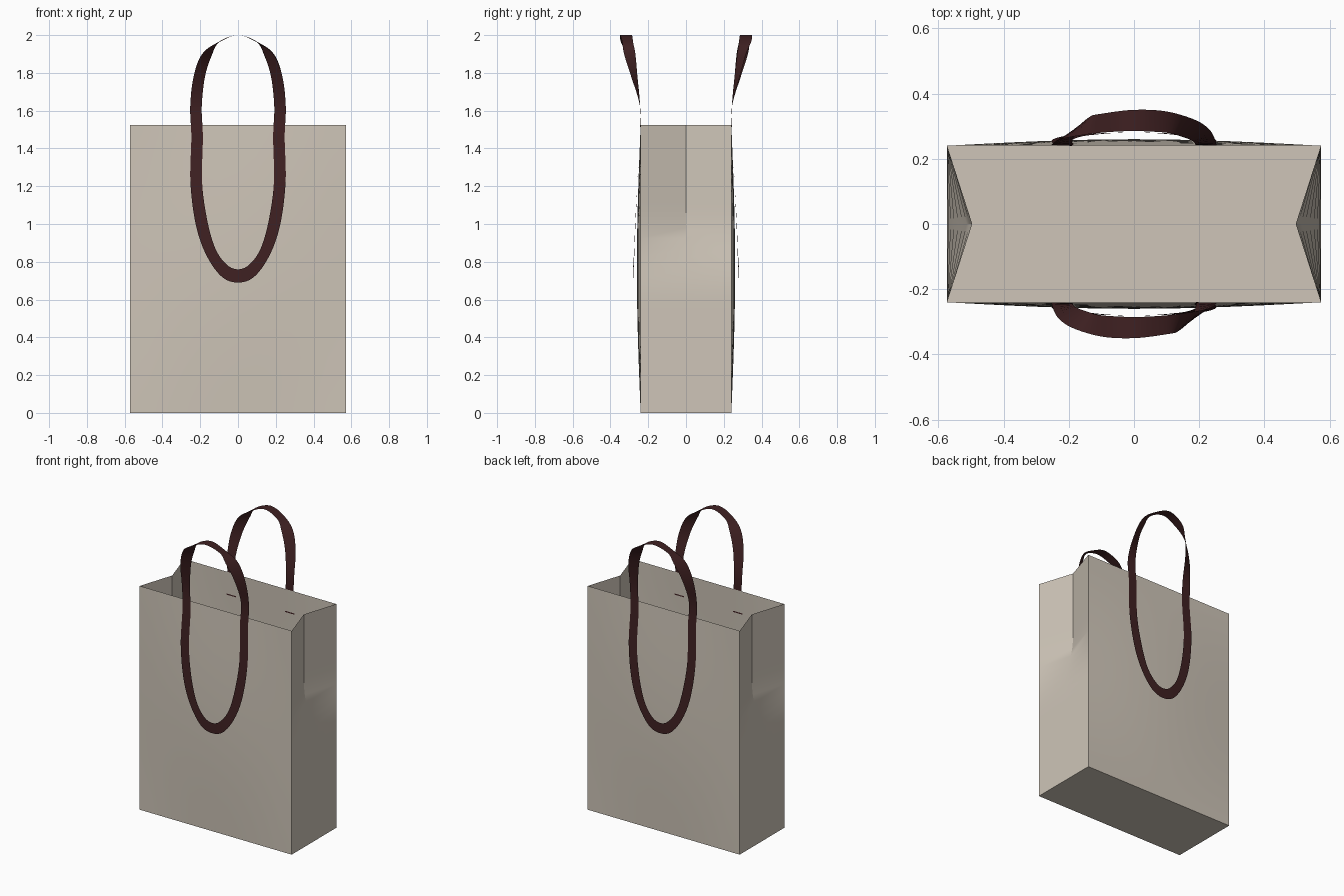
import bpy, math
from mathutils import Vector

if "Cube" in bpy.data.objects:
    bpy.data.objects.remove(bpy.data.objects["Cube"])

W, D, H = 0.573, 0.24, 1.525      # bag half width, half depth, height


def material(name, rgb):
    m = bpy.data.materials.new(name)
    m.diffuse_color = (*rgb, 1)
    m.use_nodes = True
    m.node_tree.nodes["Principled BSDF"].inputs["Base Color"].default_value = m.diffuse_color
    return m


paper = material("warm grey paper", (0.62, 0.56, 0.48))
ribbon = material("dark maroon ribbon", (0.05, 0.015, 0.016))


def make(name, verts, faces, mat):
    me = bpy.data.meshes.new(name)
    me.from_pydata(verts, [], faces)
    me.materials.append(mat)
    ob = bpy.data.objects.new(name, me)
    bpy.context.collection.objects.link(ob)
    bpy.ops.object.select_all(action='DESELECT')
    ob.select_set(True)
    bpy.context.view_layer.objects.active = ob
    bpy.ops.object.shade_smooth_by_angle(angle=math.radians(30))
    return ob


# Bag: stacked rings with bulging panels and side gussets folded in near the top
def half_ring(z):
    pts = []
    for i in range(13):
        x = -W + 2 * W * i / 12
        bulge = 0.02 * math.cos(math.pi * x / (2 * W)) * math.sin(math.pi * z / H)
        pts.append(Vector((x, -D - bulge, z)))
    t = min(max((z - 0.6) / 0.47, 0), 1)
    pts.append(Vector((W - 0.077 * t * t * (3 - 2 * t), 0, z)))
    return pts


def turned(p):
    return Vector((-p.x, -p.y, p.z))


verts, faces, rows = [], [], 28
for r in range(rows + 1):
    half = half_ring(H * r / rows)
    verts += half + [turned(p) for p in half]
n = len(verts) // (rows + 1)
for r in range(rows):
    for i in range(n):
        j = (i + 1) % n
        faces.append((r * n + i, r * n + j, (r + 1) * n + j, (r + 1) * n + i))
faces.append(tuple(reversed(range(n))))
make("bag_body", verts, faces, paper)

# Lower handle leg: outer x, outer z, inner x, inner z, y
leg = [(0.085, 0.72, 0.06, 0.785, 0.279), (0.165, 0.83, 0.12, 0.87, 0.274),
       (0.222, 0.99, 0.163, 1.02, 0.268), (0.252, 1.22, 0.19, 1.22, 0.257),
       (0.247, 1.46, 0.186, 1.46, 0.245), (0.253, 1.62, 0.192, 1.62, 0.243)]
# Arch of the handle, as edge pairs that twist flat over the top
arch = [((0.235, 0.285, 1.78), (0.175, 0.257, 1.78)),
        ((0.19, 0.318, 1.9), (0.14, 0.27, 1.89)),
        ((0.1, 0.345, 1.965), (0.1, 0.28, 1.962)),
        ((0, 0.35, 2.0), (0, 0.285, 2.0)),
        ((-0.1, 0.338, 1.965), (-0.1, 0.28, 1.962)),
        ((-0.137, 0.328, 1.9), (-0.187, 0.268, 1.9)),
        ((-0.175, 0.29, 1.78), (-0.235, 0.257, 1.78))]
right = [((a, y, b), (c, y, d)) for a, b, c, d, y in leg]
left = [((-c, y, d), (-a, y, b)) for a, b, c, d, y in reversed(leg)]
start = ((0, 0.28, 0.69), (0, 0.28, 0.76))
path = [start] + right + arch + left + [start[::-1]]
# Guides beyond the ends keep the bottom of the loop smooth
path = [left[-1][::-1]] + path + [right[0][::-1]]


def spline(p0, p1, p2, p3, t):
    a, b, c, d = map(Vector, (p0, p1, p2, p3))
    return 0.5 * (2 * b + (c - a) * t + (2 * a - 5 * b + 4 * c - d) * t * t
                  + (3 * b - a - 3 * c + d) * t ** 3)


strip = []
for k in range(1, len(path) - 2):
    for s in range(6):
        strip.append([spline(*(path[k + o][e] for o in (-1, 0, 1, 2)), s / 6) for e in (0, 1)])
strip.append([Vector(p) for p in path[-2]])

# Handles, the front one being the back one turned half way round
strip_faces = [(2 * i, 2 * i + 1, 2 * i + 3, 2 * i + 2) for i in range(len(strip) - 1)]
back = [p for pair in strip for p in pair]
make("back_handle", back, strip_faces, ribbon)
make("front_handle", [turned(p) for p in back], strip_faces, ribbon)

# Narrow slits where the ribbons pass through the panels
for side, label in ((1, "back"), (-1, "front")):
    for x in (-0.22, 0.22):
        y = side * 0.243
        slit = [(x + dx, y, 1.37 + dz) for dx, dz in
                ((-0.035, -0.004), (0.035, -0.004), (0.035, 0.004), (-0.035, 0.004))]
        make(label + "_slit", slit, [(0, 1, 2, 3)], ribbon)
